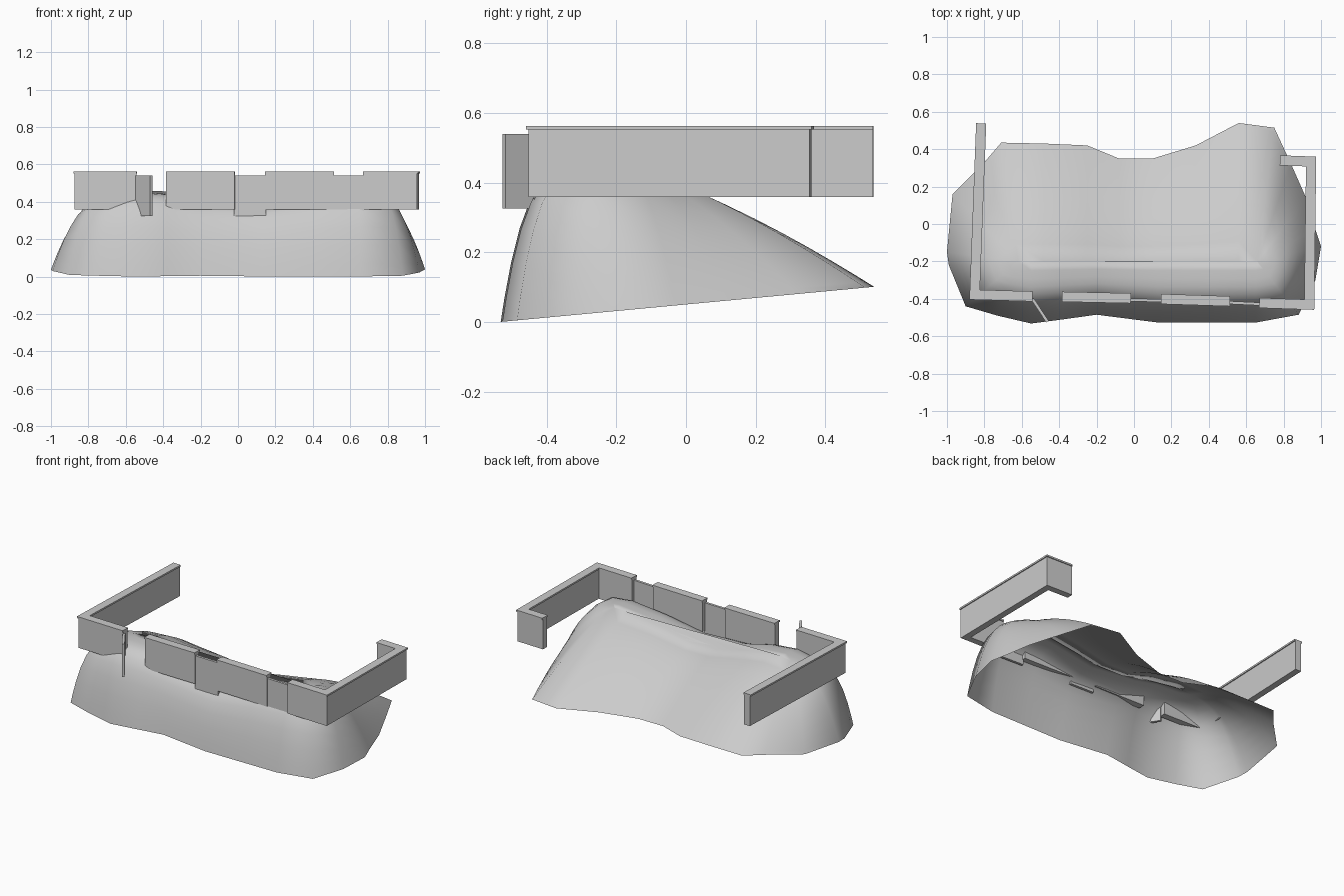
import bpy, bmesh, math
from mathutils import Vector

if "Cube" in bpy.data.objects:
    bpy.data.objects.remove(bpy.data.objects["Cube"])


def lerp_table(table, v):
    if v <= table[0][0]:
        return table[0][1]
    for (a, fa), (b, fb) in zip(table, table[1:]):
        if v <= b:
            return fa + (fb - fa) * (v - a) / (b - a)
    return table[-1][1]


def add_object(name, bm):
    bmesh.ops.recalc_face_normals(bm, faces=bm.faces)
    me = bpy.data.meshes.new(name)
    bm.to_mesh(me)
    bm.free()
    ob = bpy.data.objects.new(name, me)
    bpy.context.collection.objects.link(ob)
    return ob


# Mound: an open shell lofted from its ground outline up to a ridge line
outline = [(-.97, .16), (-.8, .33), (-.71, .435), (-.48, .43), (-.25, .42), (-.08, .35),
           (.1, .35), (.33, .42), (.56, .54), (.75, .515), (.84, .32), (.92, .14),
           (.97, -.03), (1, -.12), (.97, -.3), (.88, -.485), (.65, -.527), (.4, -.527),
           (.13, -.527), (-.2, -.485), (-.38, -.51), (-.55, -.532), (-.73, -.49),
           (-.9, -.44), (-.99, -.22), (-1, -.15)]
crest = [(-.75, .43), (-.5, .46), (-.3, .43), (-.05, .365), (.1, .37), (.3, .41), (.6, .45), (.8, .45)]
steepness = [(-.5, 5), (-.42, 4.2), (-.1, 2.4), (.3, 1.5), (.54, 1.35)]
rings = 10


def mound():
    bm = bmesh.new()
    rows = []
    for i in range(rings + 1):
        t = (i / rings) ** 1.5
        row = []
        for x, y in outline:
            sx = max(-.62, min(.66, x))
            sy = -.2
            px, py = x + (sx - x) * t, y + (sy - y) * t
            base = .05 + .094 * y
            if y < -.4:
                base = max(0, base)
            h = 1 - (1 - t) ** lerp_table(steepness, y)
            row.append(bm.verts.new((px, py, base + (lerp_table(crest, px) - base) * h)))
        rows.append(row)
    n = len(outline)
    for lo, hi in zip(rows, rows[1:]):
        for k in range(n):
            bm.faces.new((lo[k], lo[(k + 1) % n], hi[(k + 1) % n], hi[k]))
    bmesh.ops.remove_doubles(bm, verts=bm.verts, dist=.0005)
    # close the small leftover seam along the ridge
    edges = [e for e in bm.edges if e.is_boundary and min(v.co.z for v in e.verts) > .3]
    if edges:
        bmesh.ops.holes_fill(bm, edges=edges, sides=0)
    bmesh.ops.recalc_face_normals(bm, faces=bm.faces)
    if sum(f.normal.z * f.calc_area() for f in bm.faces) < 0:
        bmesh.ops.reverse_faces(bm, faces=bm.faces)
    me = bpy.data.meshes.new("mound")
    bm.to_mesh(me)
    bm.free()
    for p in me.polygons:
        p.use_smooth = True
    bpy.context.collection.objects.link(bpy.data.objects.new("mound", me))


# Wall: box section swept along a mitred ground path
def strip(name, path, width, z0, z1):
    pts = [Vector(p) for p in path]
    dirs = [(b - a).normalized() for a, b in zip(pts, pts[1:])]
    bm = bmesh.new()
    secs = []
    for i, p in enumerate(pts):
        d0, d1 = dirs[max(i - 1, 0)], dirs[min(i, len(dirs) - 1)]
        n0, n1 = Vector((-d0.y, d0.x)), Vector((-d1.y, d1.x))
        m = (n0 + n1).normalized()
        m *= width / 2 / m.dot(n0)
        secs.append([bm.verts.new((*q, z)) for q, z in
                     ((p - m, z0), (p + m, z0), (p + m, z1), (p - m, z1))])
    for a, b in zip(secs, secs[1:]):
        for k in range(4):
            bm.faces.new((a[k], a[(k + 1) % 4], b[(k + 1) % 4], b[k]))
    bm.faces.new(secs[0])
    bm.faces.new(secs[-1][::-1])
    return add_object(name, bm)


mound()

# Capped wall runs
walls = {
    "left_wall": [(-.817, .538), (-.852, -.378), (-.542, -.387)],
    "front_wall_left": [(-.385, -.389), (-.017, -.397)],
    "front_wall_right": [(.145, -.401), (.513, -.413)],
    "right_wall": [(.67, -.422), (.937, -.431), (.947, .334), (.78, .34)],
}
for name, path in walls.items():
    strip(name, path, .042, .358, .552)
    strip(name + "_cap", path, .054, .552, .563)

# Thin gate panels closing the gaps, the left one swung open
strip("gate_middle", [(-.022, -.405), (.15, -.41)], .016, .325, .54)
strip("gate_right", [(.508, -.42), (.675, -.428)], .016, .325, .54)
strip("gate_open", [(-.543, -.4), (-.463, -.522)], .016, .325, .54)
